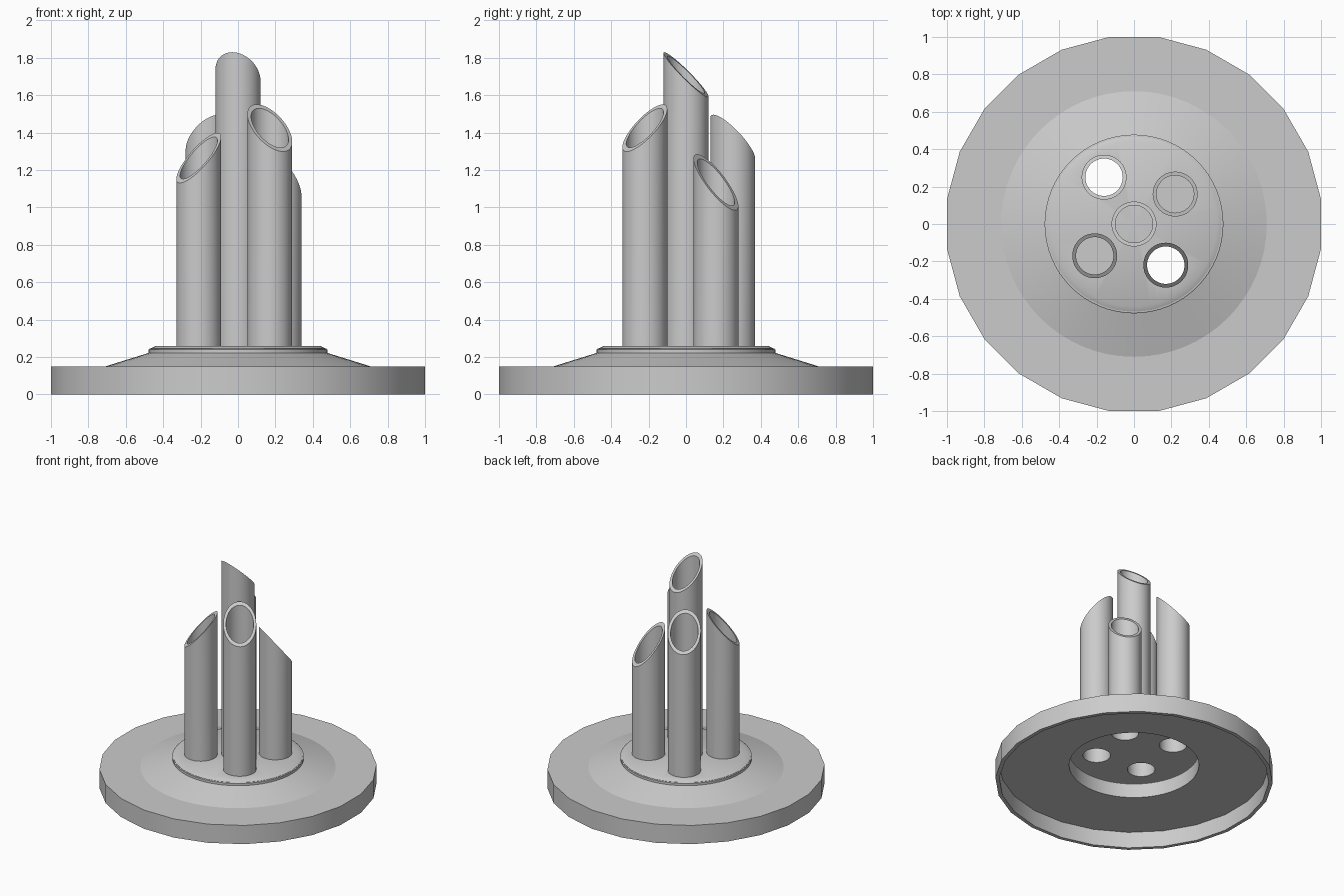
import bpy, bmesh, math
from mathutils import Vector

cube = bpy.data.objects.get("Cube")
if cube:
    bpy.data.objects.remove(cube)

grey = bpy.data.materials.new("plain_grey")
grey.use_nodes = True
grey.diffuse_color = (0.6, 0.6, 0.6, 1)
grey.node_tree.nodes["Principled BSDF"].inputs["Base Color"].default_value = (0.6, 0.6, 0.6, 1)


def finish(name, bm, smooth=True):
    bmesh.ops.recalc_face_normals(bm, faces=bm.faces)
    mesh = bpy.data.meshes.new(name)
    bm.to_mesh(mesh)
    bm.free()
    mesh.materials.append(grey)
    ob = bpy.data.objects.new(name, mesh)
    bpy.context.collection.objects.link(ob)
    if smooth:
        bpy.ops.object.select_all(action='DESELECT')
        ob.select_set(True)
        bpy.context.view_layer.objects.active = ob
        bpy.ops.object.shade_smooth_by_angle(angle=math.radians(30))
    return ob


def lathe_mesh(profile, sides, offset=0.0):
    """Revolve a closed loop of (radius, height) points; radius 0 makes a pole."""
    bm = bmesh.new()
    rings = []
    for r, z in profile:
        if r == 0:
            rings.append([bm.verts.new((0, 0, z))] * sides)
            continue
        turn = [2 * math.pi * i / sides + offset for i in range(sides)]
        rings.append([bm.verts.new((r * math.cos(a), r * math.sin(a), z)) for a in turn])
    for a, b in zip(rings, rings[1:] + rings[:1]):
        for i in range(sides):
            j = (i + 1) % sides
            corners = list(dict.fromkeys((a[i], a[j], b[j], b[i])))
            if len(corners) > 2:
                bm.faces.new(corners)
    return bm


# Broad base ring, hollow underneath
half = math.pi / 24
finish("base_ring", lathe_mesh(
    [(1 / math.cos(half), 0), (1 / math.cos(half), 0.15), (0.69, 0.15),
     (0.69, 0.13), (0.98, 0.13), (0.98, 0)], 24, half))

# Sloped collar with a bevelled top plate, recessed underneath
collar = finish("collar", lathe_mesh(
    [(0, 0.26), (0.44, 0.26), (0.478, 0.24), (0.478, 0.222), (0.71, 0.15),
     (0.71, 0.13), (0.472, 0.13), (0.472, 0.245), (0, 0.245)], 64))

# Tubes: name, x, y, mid height of cut, steepness, facing angle, inner floor height
OUTER, INNER, BOTTOM = 0.12, 0.1, 0.245
TUBES = [
    ("centre_tube", 0, 0, 1.71, 1.0, 75, 0.25),
    ("front_right_tube", -0.21, -0.17, 1.265, 1.12, 213, 0.4),
    ("front_left_tube", 0.17, -0.22, 1.425, 1.05, -54, None),
    ("back_right_tube", -0.16, 0.25, 1.37, 1.05, 120, None),
    ("back_left_tube", 0.22, 0.16, 1.135, 1.25, 58, 0.4),
]


def slanted_tube(name, x, y, mid, steep, facing, floor):
    bm = lathe_mesh([(OUTER, BOTTOM), (OUTER, 1), (INNER, 1), (INNER, BOTTOM)], 48)
    a = math.radians(facing)
    fx, fy = math.cos(a), math.sin(a)
    # Slant the rim toward its facing direction
    for v in bm.verts:
        if v.co.z > 0.9:
            v.co.z = mid - steep * (v.co.x * fx + v.co.y * fy)
    if floor is not None:
        bm_floor = bmesh.ops.create_circle(bm, cap_ends=True, segments=48, radius=INNER)
        for v in bm_floor["verts"]:
            v.co.z = floor
    bmesh.ops.translate(bm, verts=bm.verts, vec=Vector((x, y, 0)))
    finish(name, bm)


for tube in TUBES:
    slanted_tube(*tube)

# Holes through the plate below the four outer tubes
bm = bmesh.new()
for name, x, y, *rest in TUBES[1:]:
    made = bmesh.ops.create_cone(bm, cap_ends=True, segments=48,
                                 radius1=INNER, radius2=INNER, depth=0.2)
    bmesh.ops.translate(bm, verts=made["verts"], vec=Vector((x, y, 0.26)))
cutter = finish("hole_cutter", bm, False)
cutter.hide_render = True
cutter.hide_viewport = True
cutter.display_type = 'WIRE'
cut = collar.modifiers.new("holes", 'BOOLEAN')
cut.object = cutter
cut.operation = 'DIFFERENCE'
cut.solver = 'EXACT'
